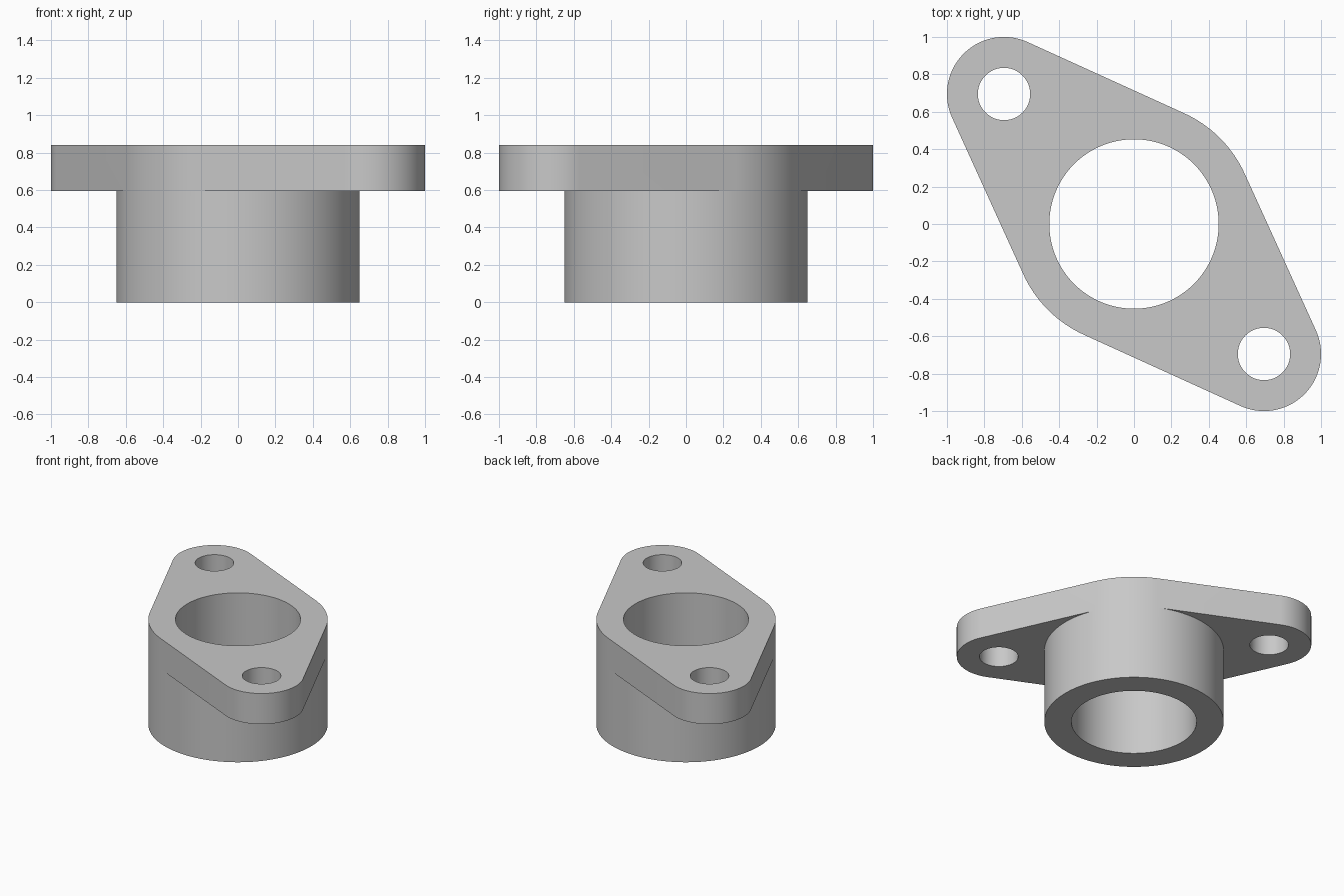
import bpy, bmesh
from math import cos, sin, acos, pi, radians, sqrt
from mathutils import Vector

cube = bpy.data.objects.get("Cube")
if cube:
    bpy.data.objects.remove(cube, do_unlink=True)

# Main dimensions
HEIGHT, FLANGE_Z = 0.84, 0.595
BARREL_R, BORE_R = 0.65, 0.453
EAR_R, BOLT_R = 0.305, 0.14
EAR_POS = 1 - EAR_R
ORIGIN = Vector((0, 0))

bm = bmesh.new()


def arc(center, radius, start, end, steps):
    return [center + radius * Vector((cos(a), sin(a)))
            for a in (start + (end - start) * i / steps for i in range(steps + 1))]


def circle(center, radius, steps):
    return arc(center, radius, 0, 2 * pi, steps)[:-1]


def wall(points, z0, z1, closed=False):
    """Vertical strip of quads along a path."""
    path = points + points[:1] if closed else points
    for a, b in zip(path, path[1:]):
        bm.faces.new([bm.verts.new((*p, z)) for p, z in
                      ((a, z0), (b, z0), (b, z1), (a, z1))])


def cap(loops, z, direction):
    """Flat face bounded by the first loop, with the other loops as holes."""
    edges = []
    for loop in loops:
        verts = [bm.verts.new((*p, z)) for p in loop]
        edges += [bm.edges.new((verts[i - 1], verts[i])) for i in range(len(verts))]
    bmesh.ops.triangle_fill(bm, edges=edges, use_beauty=True, normal=(0, 0, direction))


# Tangent lines join the barrel circle to each ear circle
half = acos((BARREL_R - EAR_R) / (EAR_POS * sqrt(2)))
bore = circle(ORIGIN, BORE_R, 96)
outline, barrel_ring, bolt_holes = [], [], []

for axis, sign in ((radians(135), 1), (radians(315), -1)):
    center = Vector((-EAR_POS, EAR_POS)) * sign
    ear = arc(center, EAR_R, axis - half, axis + half, 48)
    under = arc(ORIGIN, BARREL_R, axis - half, axis + half, 48)
    side = arc(ORIGIN, BARREL_R, axis + half, axis + pi - half, 16)
    hole = circle(center, BOLT_R, 48)

    # Ear rim, bolt hole and underside
    wall([under[0]] + ear + [under[-1]], FLANGE_Z, HEIGHT)
    wall(hole, FLANGE_Z, HEIGHT, closed=True)
    cap([ear + under[::-1], hole], FLANGE_Z, -1)

    # Barrel below the ear, and the side where barrel and flange run flush
    wall(under, 0, FLANGE_Z)
    wall(side, 0, FLANGE_Z)
    wall(side, FLANGE_Z, HEIGHT)

    outline += ear + side
    barrel_ring += under[:-1] + side[:-1]
    bolt_holes.append(hole)

# Flange top, barrel bottom and central bore
cap([outline, bore] + bolt_holes, HEIGHT, 1)
cap([barrel_ring, bore], 0, -1)
wall(bore, 0, HEIGHT, closed=True)

bmesh.ops.remove_doubles(bm, verts=bm.verts, dist=0.0001)
bmesh.ops.recalc_face_normals(bm, faces=bm.faces)

mesh = bpy.data.meshes.new("flanged_bushing")
bm.to_mesh(mesh)
bm.free()
bushing = bpy.data.objects.new("flanged_bushing", mesh)
bpy.context.collection.objects.link(bushing)

# Plain grey metal
grey = bpy.data.materials.new("light_grey")
grey.use_nodes = True
color = (0.58, 0.58, 0.58, 1)
grey.diffuse_color = color
grey.node_tree.nodes["Principled BSDF"].inputs["Base Color"].default_value = color
mesh.materials.append(grey)

# Smooth curved walls with crisp rims
bpy.ops.object.select_all(action='DESELECT')
bushing.select_set(True)
bpy.context.view_layer.objects.active = bushing
bpy.ops.object.shade_smooth_by_angle(angle=radians(30))
